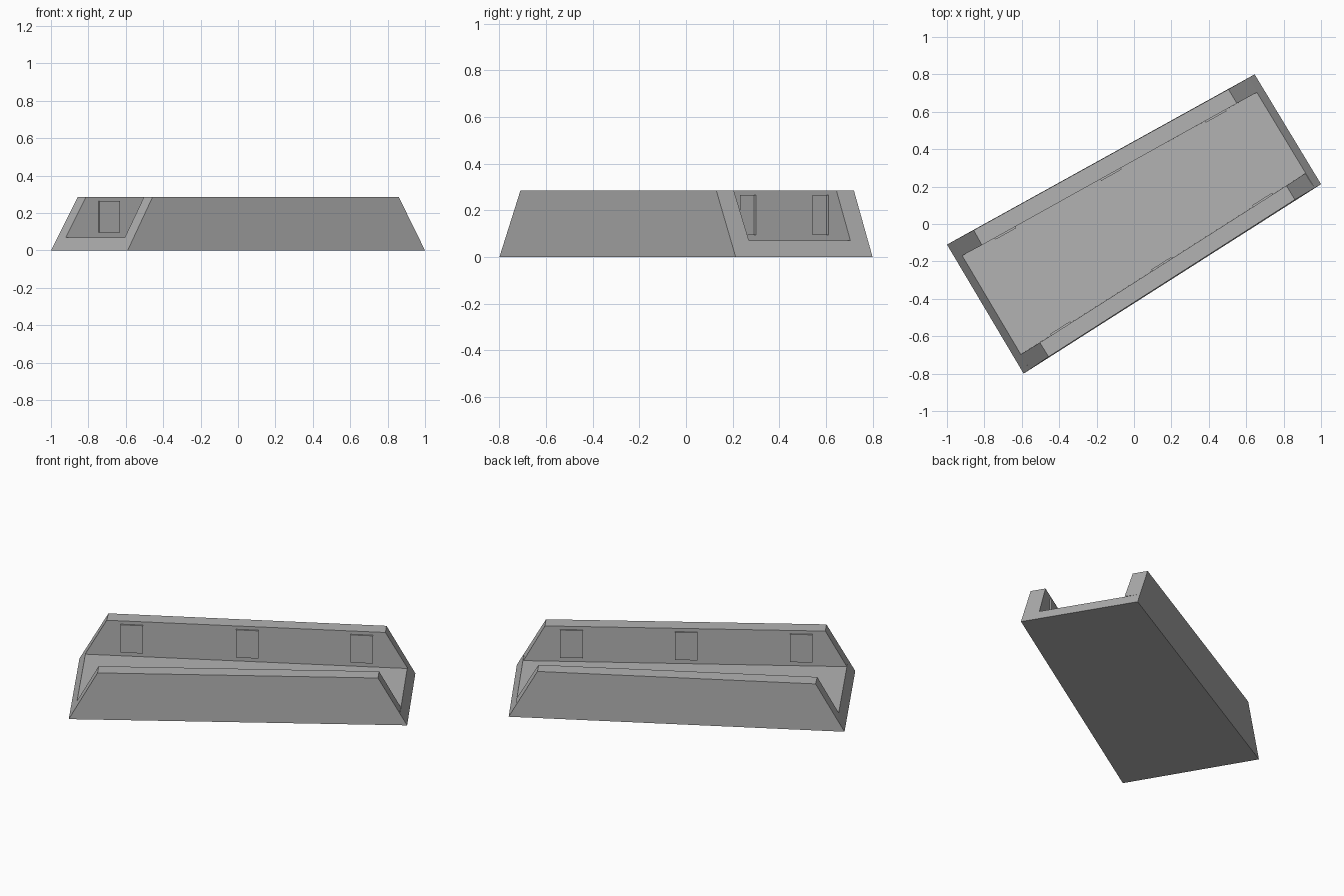
import bpy
from mathutils import Vector

if "Cube" in bpy.data.objects:
    bpy.data.objects.remove(bpy.data.objects["Cube"])

mat = bpy.data.materials.new("concrete grey")
mat.diffuse_color = (0.45, 0.45, 0.45, 1)
mat.use_nodes = True
mat.node_tree.nodes["Principled BSDF"].inputs["Base Color"].default_value = mat.diffuse_color

FLOOR, TOP = 0.07, 0.285

# Plan corners: (left end, right end), on the ground and at the wall tops
back_ground = Vector((-1.0, -0.11)), Vector((0.645, 0.80))
front_ground = Vector((-0.59, -0.80)), Vector((1.0, 0.213))
back_top = Vector((-0.857, -0.033)), Vector((0.505, 0.72))
front_top = Vector((-0.457, -0.71)), Vector((0.86, 0.13))
back_inner_floor = Vector((-0.92, -0.17)), Vector((0.66, 0.705))
front_inner_floor = Vector((-0.605, -0.697)), Vector((0.915, 0.27))
back_inner_top = Vector((-0.813, -0.113)), Vector((0.55, 0.645))
front_inner_top = Vector((-0.503, -0.634)), Vector((0.815, 0.205))


def at_floor(ground, top):
    """Outer corners where the slanted ends pass the floor level."""
    return [g.lerp(t, FLOOR / TOP) for g, t in zip(ground, top)]


def solid(name, low, low_z, high, high_z):
    """Six-sided block between two counter-clockwise quads."""
    verts = [(*p, low_z) for p in low] + [(*p, high_z) for p in high]
    faces = [(3, 2, 1, 0), (4, 5, 6, 7)]
    faces += [(i, (i + 1) % 4, (i + 1) % 4 + 4, i + 4) for i in range(4)]
    mesh = bpy.data.meshes.new(name)
    mesh.from_pydata(verts, [], faces)
    mesh.materials.append(mat)
    obj = bpy.data.objects.new(name, mesh)
    bpy.context.collection.objects.link(obj)


def ring(front, back):
    return [front[0], front[1], back[1], back[0]]


# Floor slab with slanted ends
back_mid = at_floor(back_ground, back_top)
front_mid = at_floor(front_ground, front_top)
solid("floor_slab", ring(front_ground, back_ground), 0, ring(front_mid, back_mid), FLOOR)

# Long side walls
solid("back_wall", ring(back_inner_floor, back_mid), FLOOR, ring(back_inner_top, back_top), TOP)
solid("front_wall", ring(front_mid, front_inner_floor), FLOOR, ring(front_top, front_inner_top), TOP)


# Thin raised panels on the inner wall faces
def panels(name, wall, inward, centres):
    a, b = wall
    along = (b - a).normalized()
    normal = Vector((-along.y, along.x)) * inward
    for n, x in enumerate(centres):
        c = a + (b - a) * ((x - a.x) / (b.x - a.x))
        p, q = c - along * 0.063, c + along * 0.063
        quad = [p, q, q + normal * 0.0095, p + normal * 0.0095]
        if inward < 0:
            quad.reverse()
        solid(f"{name}_{n + 1}", quad, 0.095, quad, 0.265)


panels("back_panel", back_inner_top, -1, (-0.69, -0.125, 0.435))
panels("front_panel", front_inner_top, 1, (-0.39, 0.15, 0.69))
